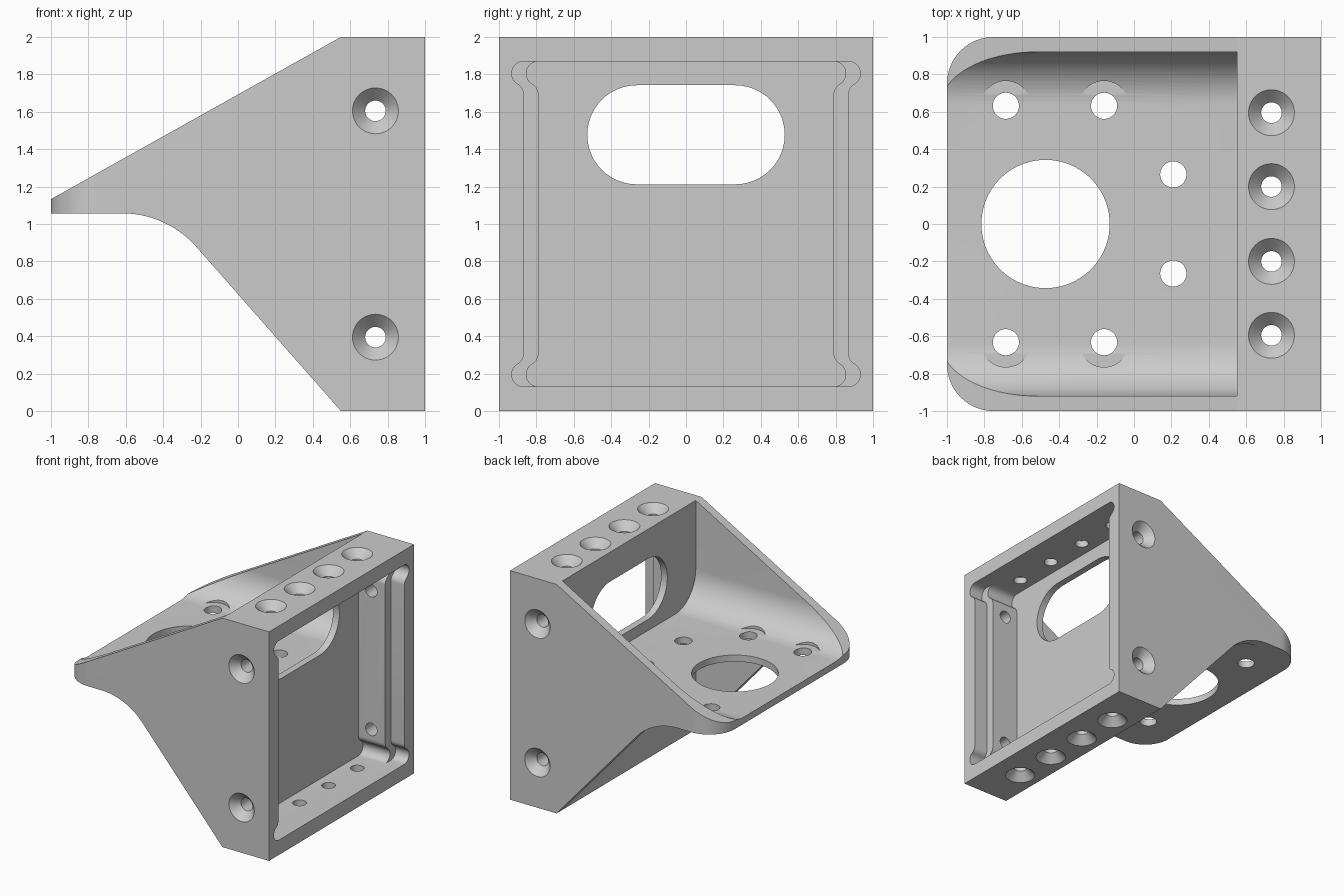
import bpy, bmesh
from math import sin, cos, pi, radians

if "Cube" in bpy.data.objects:
    bpy.data.objects.remove(bpy.data.objects["Cube"])

grey = bpy.data.materials.new("plain_grey")
grey.use_nodes = True
grey.diffuse_color = (0.6, 0.6, 0.6, 1)
grey.node_tree.nodes["Principled BSDF"].inputs["Base Color"].default_value = (0.6, 0.6, 0.6, 1)

PLACE = {"x": lambda u, v, d: (d, u, v),
         "y": lambda u, v, d: (u, d, v),
         "z": lambda u, v, d: (u, v, d)}


def arc(cu, cv, r, start, end, n=16):
    """Points on an arc, angles in degrees."""
    angles = [radians(start + (end - start) * i / n) for i in range(n + 1)]
    return [(cu + r * cos(a), cv + r * sin(a)) for a in angles]


def circle(cu, cv, r, n=48):
    return arc(cu, cv, r, 0, 360, n)[:-1]


def loft(name, axis, rings):
    """Closed solid through equal-sized outlines placed along an axis."""
    bm = bmesh.new()
    loops = [[bm.verts.new(PLACE[axis](u, v, d)) for u, v in pts] for d, pts in rings]
    for a, b in zip(loops, loops[1:]):
        for i in range(len(a)):
            j = (i + 1) % len(a)
            bm.faces.new((a[i], a[j], b[j], b[i]))
    bm.faces.new(loops[0])
    bm.faces.new(loops[-1])
    bmesh.ops.recalc_face_normals(bm, faces=bm.faces)
    mesh = bpy.data.meshes.new(name)
    bm.to_mesh(mesh)
    bm.free()
    mesh.materials.append(grey)
    obj = bpy.data.objects.new(name, mesh)
    bpy.context.collection.objects.link(obj)
    return obj


def prism(name, axis, pts, start, end):
    return loft(name, axis, [(start, pts), (end, pts)])


def cut(cutter):
    """Subtract a tool from the bracket and discard it."""
    mod = bracket.modifiers.new("shape", "BOOLEAN")
    mod.operation, mod.solver, mod.object = "DIFFERENCE", "EXACT", cutter
    bpy.context.view_layer.objects.active = bracket
    bpy.ops.object.modifier_apply(modifier=mod.name)
    bpy.data.objects.remove(cutter)


def pocket_outline(w):
    """Rectangular pocket with a round relief lobe at each corner."""
    r, low, high = 0.065, 0.13, 1.87
    zc = high - r
    neck = 2 * r * sin(pi / 3)
    quarter = arc(w, zc, r, 90, -60) + arc(w + r, zc - neck, r, 120, 180, 8)[1:]
    half = quarter + [(u, low + high - v) for u, v in reversed(quarter)]
    return half + [(-u, v) for u, v in reversed(half)]


def countersink(axis, u, v, face, way):
    """Conical screw seat with a through hole, drilled inward from a face."""
    steps = [(-0.02, 0.142), (0.07, 0.055), (0.25, 0.055)]
    cut(loft("screw_cutter", axis, [(face + way * d, circle(u, v, r)) for d, r in steps]))


# Side profile of the whole bracket
under = 1.057
profile = [(1, 0), (1, 2), (0.55, 2), (-1, 1.133), (-1, under)]
profile += arc(-0.62, under - 0.53, 0.53, 90, 41, 20) + [(0.55, 0)]
bracket = prism("bracket", "y", profile, -1, 1)

# Hollow below the shelf, leaving thin side gussets
hollow = [(-0.8, -0.2), (0.5499, -0.2), (0.5499, under), (-0.8, under)]
cut(prism("hollow_cutter", "y", hollow, -0.92, 0.92))

# Rounded corners of the shelf
corner = arc(-0.75, 0.75, 0.25, 90, 180)
for side in (-1, 1):
    waste = [(-1.1, 0.75), (-1.1, 1.1), (-0.75, 1.1)] + corner
    cut(prism("corner_cutter", "z", [(u, side * v) for u, v in waste], 0.5, 2.1))

# Upper trough with rounded inner edges
floor, r = 1.115, 0.285
right = arc(0.92 - r, floor + r, r, -90, 0, 20) + [(0.92, 2.2)]
trough = right + [(-u, v) for u, v in reversed(right)]
cut(prism("trough_cutter", "x", trough, -1.2, 0.5499))

# Stepped rear pocket
cut(prism("deep_pocket_cutter", "x", pocket_outline(0.789), 0.61, 1.1))
cut(prism("wide_pocket_cutter", "x", pocket_outline(0.867), 0.87, 1.2))

# Long window through the upright wall
window = arc(0.263, 1.477, 0.265, -90, 90, 24) + arc(-0.263, 1.477, 0.265, 90, 270, 24)
cut(prism("window_cutter", "x", window, 0.4, 0.75))

# Shelf openings
cut(prism("large_hole_cutter", "z", circle(-0.473, 0, 0.343, 80), 0.2, 1.5))
for side in (-1, 1):
    for x in (-0.685, -0.16):
        cut(prism("seat_cutter", "z", circle(x, side * 0.632, 0.133), floor + 0.006, 1.5))
        cut(prism("shelf_hole_cutter", "z", circle(x, side * 0.632, 0.07), 0.6, 1.4))
    cut(prism("shelf_hole_cutter", "z", circle(0.21, side * 0.265, 0.07), 0.6, 1.4))

# Screw holes round the frame
for face, way in ((2, -1), (0, 1)):
    for y in (-0.595, -0.2, 0.2, 0.595):
        countersink("z", 0.735, y, face, way)
for face, way in ((1, -1), (-1, 1)):
    for z in (0.395, 1.605):
        countersink("y", 0.735, z, face, way)

# Shading
bpy.ops.object.select_all(action="DESELECT")
bracket.select_set(True)
bpy.context.view_layer.objects.active = bracket
bpy.ops.object.shade_smooth_by_angle(angle=radians(25))
